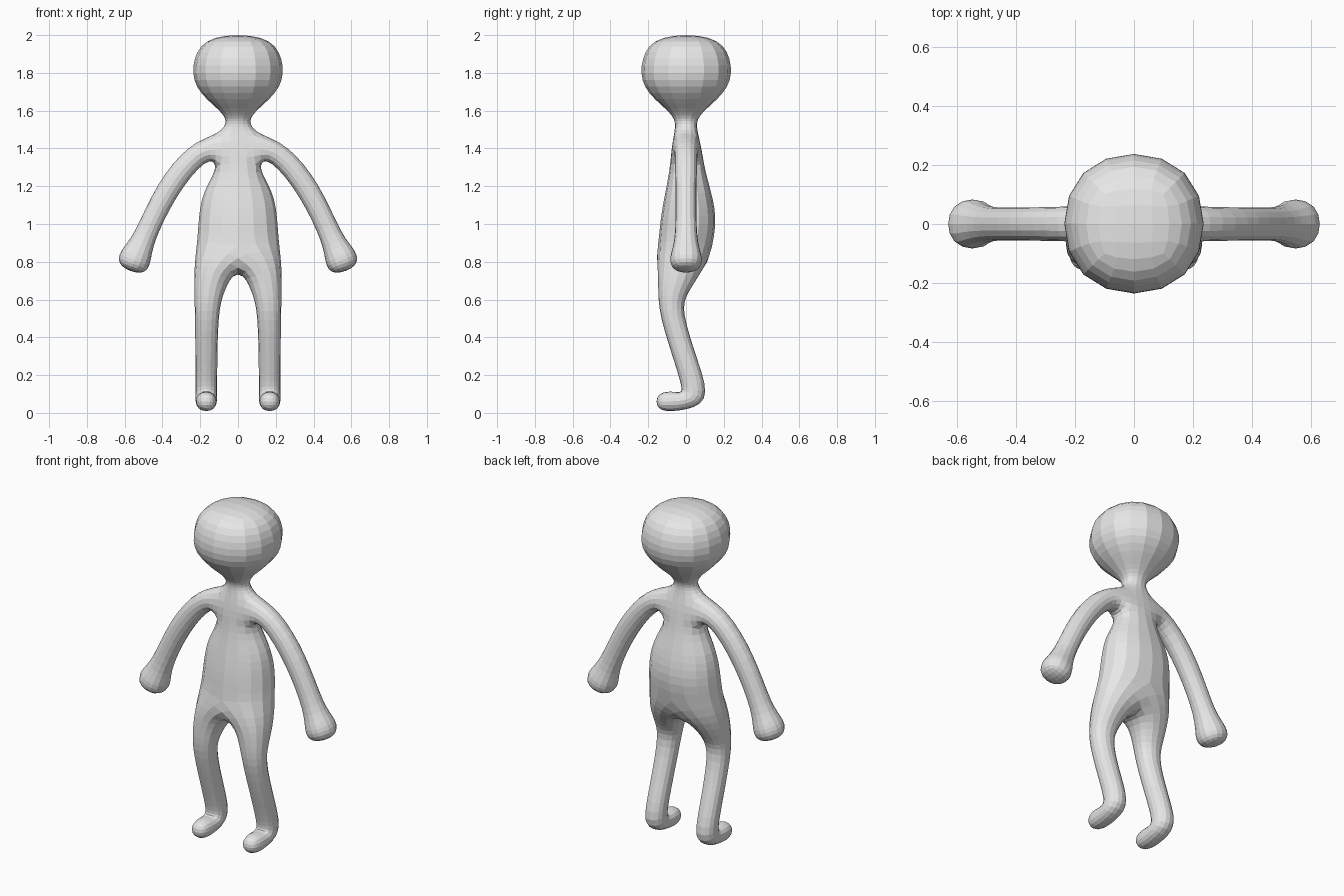
import bpy, bmesh
from mathutils import Vector

if "Cube" in bpy.data.objects:
    bpy.data.objects.remove(bpy.data.objects["Cube"])

bm = bmesh.new()


def ring(points):
    return [bm.verts.new(p) for p in points]


def bridge(a, b, skip=()):
    """Join two equal loops with quads, leaving out the listed sides."""
    n = len(a)
    for i in range(n):
        if i not in skip:
            bm.faces.new((a[i], a[(i + 1) % n], b[(i + 1) % n], b[i]))


def box_ring(z, w, yf, yb):
    return ring([(-w, yf, z), (w, yf, z), (w, yb, z), (-w, yb, z)])


def directions(centres):
    last = len(centres) - 1
    return [(centres[min(i + 1, last)] - centres[max(i - 1, 0)]).normalized()
            for i in range(last + 1)]


# head, neck and trunk cage: z, half width, front y, back y
head = [(2.01, .17, -.17, .17), (1.88, .265, -.263, .267),
        (1.72, .262, -.262, .262), (1.60, .10, -.10, .10)]
trunk = [(1.545, .06, -.058, .058), (1.485, .095, -.066, .066),
         (1.31, .10, -.088, .10), (1.17, .21, -.12, .145),
         (1.0, .23, -.155, .185)]
rings = [box_ring(*r) for r in head + trunk]
bm.faces.new(rings[0])
shoulder, armpit = 5, 6
for i in range(len(rings) - 1):
    # the sides of the shoulder stay open for the arms
    bridge(rings[i], rings[i + 1], skip=(1, 3) if i == shoulder else ())

# hips: four corners, plus a front and a back point at the crotch
belly = rings[-1]
hips = box_ring(.82, .24, -.16, .135)
crotch_f, crotch_b = ring([(0, -.165, .80), (0, .11, .75)])
bm.faces.new((belly[0], belly[1], hips[1], crotch_f, hips[0]))
bm.faces.new((belly[2], belly[3], hips[3], crotch_b, hips[2]))
bm.faces.new((belly[1], belly[2], hips[2], hips[1]))
bm.faces.new((belly[3], belly[0], hips[0], hips[3]))

# arm path: x, z, half depth, half thickness
ARM = [(.21, 1.395, .062, .064), (.385, 1.18, .062, .066),
       (.505, .905, .058, .058), (.542, .83, .098, .098),
       (.572, .745, .085, .085)]
# leg and foot path: x, y, z, half width, half thickness
LEG = [(.155, -.072, .64, .085, .082), (.166, -.085, .53, .066, .065),
       (.168, .012, .24, .063, .065), (.168, .062, .075, .062, .085),
       (.168, -.05, .06, .062, .060), (.168, -.165, .06, .056, .055)]


def add_arm(s):
    centres = [Vector((x, 0, z)) for x, z, _, _ in ARM]
    f, b = (1, 2) if s > 0 else (0, 3)
    prev = [rings[shoulder][f], rings[shoulder][b],
            rings[armpit][b], rings[armpit][f]]
    for c, d, (_, _, hy, hn) in zip(centres, directions(centres), ARM):
        n = Vector((-d.z, 0, d.x))
        pts = [c + n * hn * u + Vector((0, hy * v, 0))
               for u, v in ((1, -1), (1, 1), (-1, 1), (-1, -1))]
        loop = ring([(p.x * s, p.y, p.z) for p in pts])
        bridge(prev, loop)
        prev = loop
    bm.faces.new(prev)


def add_leg(s):
    centres = [Vector(r[:3]) for r in LEG]
    f, b = (1, 2) if s > 0 else (0, 3)
    prev = [hips[f], crotch_f, crotch_b, hips[b]]
    for c, d, (_, _, _, hx, hn) in zip(centres, directions(centres), LEG):
        n = Vector((0, d.z, -d.y)).normalized()
        pts = [c + n * hn * u + Vector((hx * v, 0, 0))
               for u, v in ((1, 1), (1, -1), (-1, -1), (-1, 1))]
        loop = ring([(p.x * s, p.y, p.z) for p in pts])
        bridge(prev, loop)
        prev = loop
    bm.faces.new(prev)


for side in (1, -1):
    add_arm(side)
    add_leg(side)

bmesh.ops.recalc_face_normals(bm, faces=bm.faces[:])
mesh = bpy.data.meshes.new("figure_body")
bm.to_mesh(mesh)
bm.free()

# one plain grey skin, rounded from the cage and left flat shaded
grey = bpy.data.materials.new("plain_grey")
grey.diffuse_color = (.8, .8, .8, 1)
grey.use_nodes = True
grey.node_tree.nodes["Principled BSDF"].inputs["Base Color"].default_value = grey.diffuse_color
mesh.materials.append(grey)
body = bpy.data.objects.new("figure_body", mesh)
bpy.context.collection.objects.link(body)
sub = body.modifiers.new("rounding", 'SUBSURF')
sub.levels = sub.render_levels = 2
